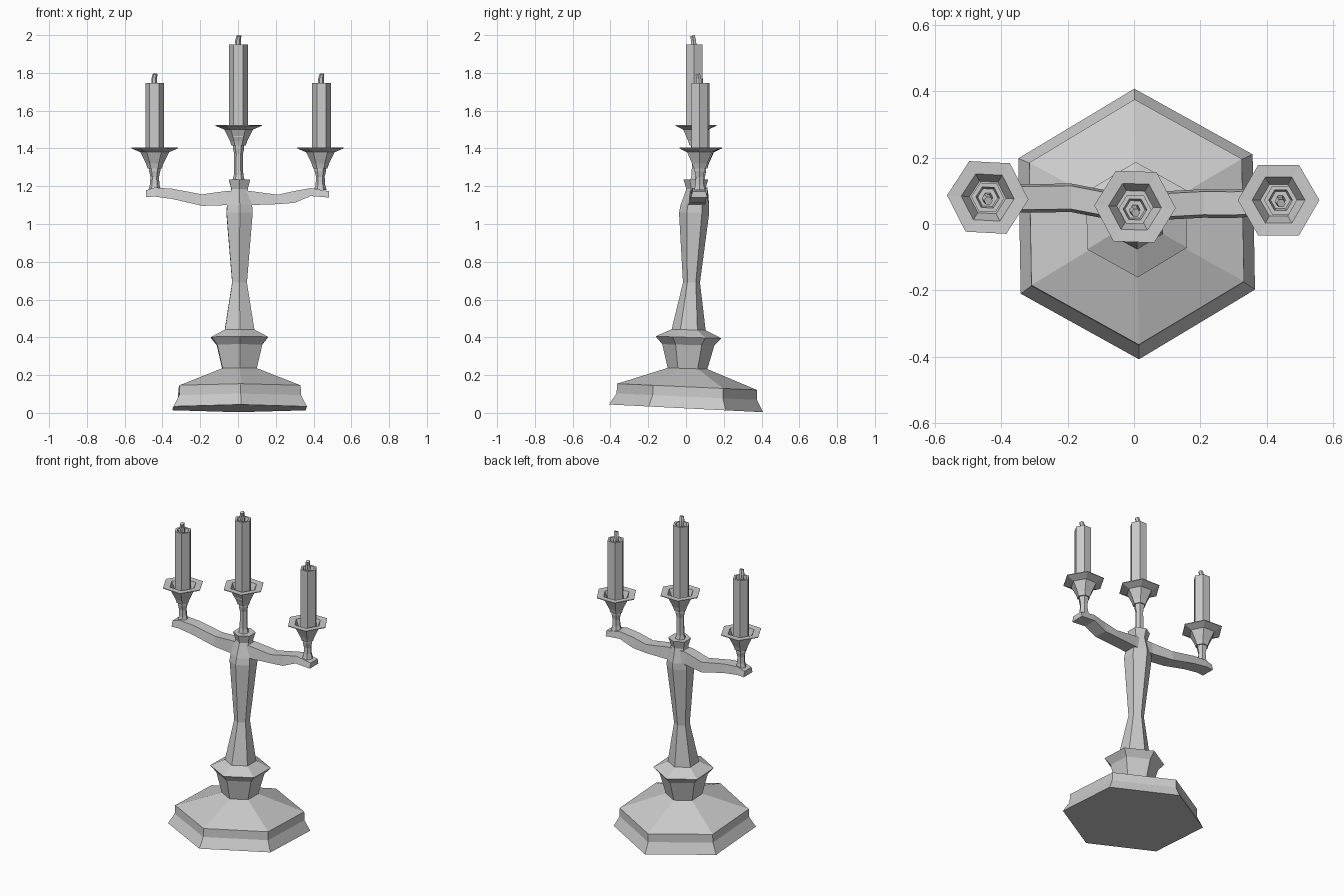
import bpy, bmesh, math
from mathutils import Matrix

if "Cube" in bpy.data.objects:
    bpy.data.objects.remove(bpy.data.objects["Cube"])

grey = bpy.data.materials.new("light_grey_metal")
grey.use_nodes = True
COLOUR = (0.6, 0.6, 0.6, 1)
grey.diffuse_color = COLOUR
grey.node_tree.nodes["Principled BSDF"].inputs["Base Color"].default_value = COLOUR


def loft(name, rings):
    """Join equal-sized rings of points into a closed, flat-shaded solid."""
    bm = bmesh.new()
    loops = [[bm.verts.new(p) for p in ring] for ring in rings]
    n = len(loops[0])
    for a, b in zip(loops, loops[1:]):
        for i in range(n):
            j = (i + 1) % n
            bm.faces.new((a[i], a[j], b[j], b[i]))
    bm.faces.new(loops[0][::-1])
    bm.faces.new(loops[-1])
    bmesh.ops.recalc_face_normals(bm, faces=bm.faces)
    mesh = bpy.data.meshes.new(name)
    bm.to_mesh(mesh)
    bm.free()
    mesh.materials.append(grey)
    obj = bpy.data.objects.new(name, mesh)
    bpy.context.collection.objects.link(obj)
    return obj


def hexagon(x, y, z, r, turn, slope=0.0):
    """Six-sided ring, dropping towards the back by slope."""
    pts = []
    for i in range(6):
        a = math.radians(turn + 60 * i)
        dy = r * math.sin(a)
        pts.append((x + r * math.cos(a), y + dy, z - slope * dy))
    return pts


def spindle(name, profile, x, y, turn):
    return loft(name, [hexagon(x, y, z, r, turn) for z, r in profile])


# Foot and column: height, radius, y of the leaning axis, slope
column = [
    (0.024, 0.408, 0.000, 0.05), (0.086, 0.372, 0.004, 0.045),
    (0.138, 0.370, 0.006, 0.045), (0.235, 0.105, 0.008, 0.03),
    (0.36, 0.138, 0.012, 0.03), (0.40, 0.174, 0.013, 0.03),
    (0.44, 0.090, 0.014, 0.03), (0.69, 0.045, 0.029, 0.0),
    (1.06, 0.080, 0.043, 0.0), (1.10, 0.076, 0.047, 0.0),
    (1.185, 0.050, 0.052, 0.0), (1.235, 0.065, 0.052, 0.0),
]
loft("foot_and_column", [hexagon(0.008, y, z, r, 31, s) for z, r, y, s in column])

# Crossbar: x, y, bottom, top
bar = [
    (-0.488, 0.078, 1.143, 1.178), (-0.44, 0.078, 1.145, 1.193),
    (-0.35, 0.078, 1.133, 1.187), (-0.19, 0.080, 1.096, 1.157),
    (-0.06, 0.055, 1.10, 1.175), (0.06, 0.055, 1.10, 1.175),
    (0.21, 0.063, 1.105, 1.155), (0.30, 0.062, 1.112, 1.175),
    (0.385, 0.068, 1.148, 1.19), (0.483, 0.070, 1.14, 1.173),
]
loft("crossbar", [[(x, y - 0.044, lo), (x, y + 0.042, lo),
                   (x, y + 0.035, hi), (x, y - 0.035, hi)] for x, y, lo, hi in bar])

# Candle holders: label, x, y, rim height, stem foot height, turn
for label, x, y, rim, foot, turn in (
        ("right", -0.441, 0.080, 1.40, 1.18, -3),
        ("middle", 0.003, 0.052, 1.52, 1.23, -2),
        ("left", 0.436, 0.072, 1.40, 1.18, 0)):
    spindle(label + "_stem", [(foot, 0.033), (foot + 0.03, 0.025),
                              (rim - 0.15, 0.023), (rim - 0.12, 0.030),
                              (rim - 0.09, 0.030)], x, y, turn)
    # Cup with thin drip plate and hollow inside
    spindle(label + "_cup", [(rim - 0.105, 0.038), (rim - 0.08, 0.046),
                             (rim - 0.02, 0.076), (rim, 0.123),
                             (rim + 0.004, 0.123), (rim + 0.002, 0.080),
                             (rim - 0.055, 0.055)], x, y, turn)
    # Candle with a sunken top
    top = rim + 0.347 if label != "middle" else rim + 0.43
    shift = 0.006 if label == "left" else 0
    lean = -0.008 if label == "middle" else 0
    spindle(label + "_candle", [(rim - 0.06, 0.050), (top, 0.050),
                                (top, 0.036), (top - 0.025, 0.030)],
            x + shift, y + lean, turn)
    # Slightly crooked wick
    loft(label + "_wick", [
        hexagon(x + shift, y + lean, top - 0.03, 0.016, turn),
        hexagon(x + shift - 0.003, y + lean - 0.004, top + 0.02, 0.015, turn),
        hexagon(x + shift + 0.002, y + lean - 0.010, top + 0.047, 0.013, turn, -0.3)])
